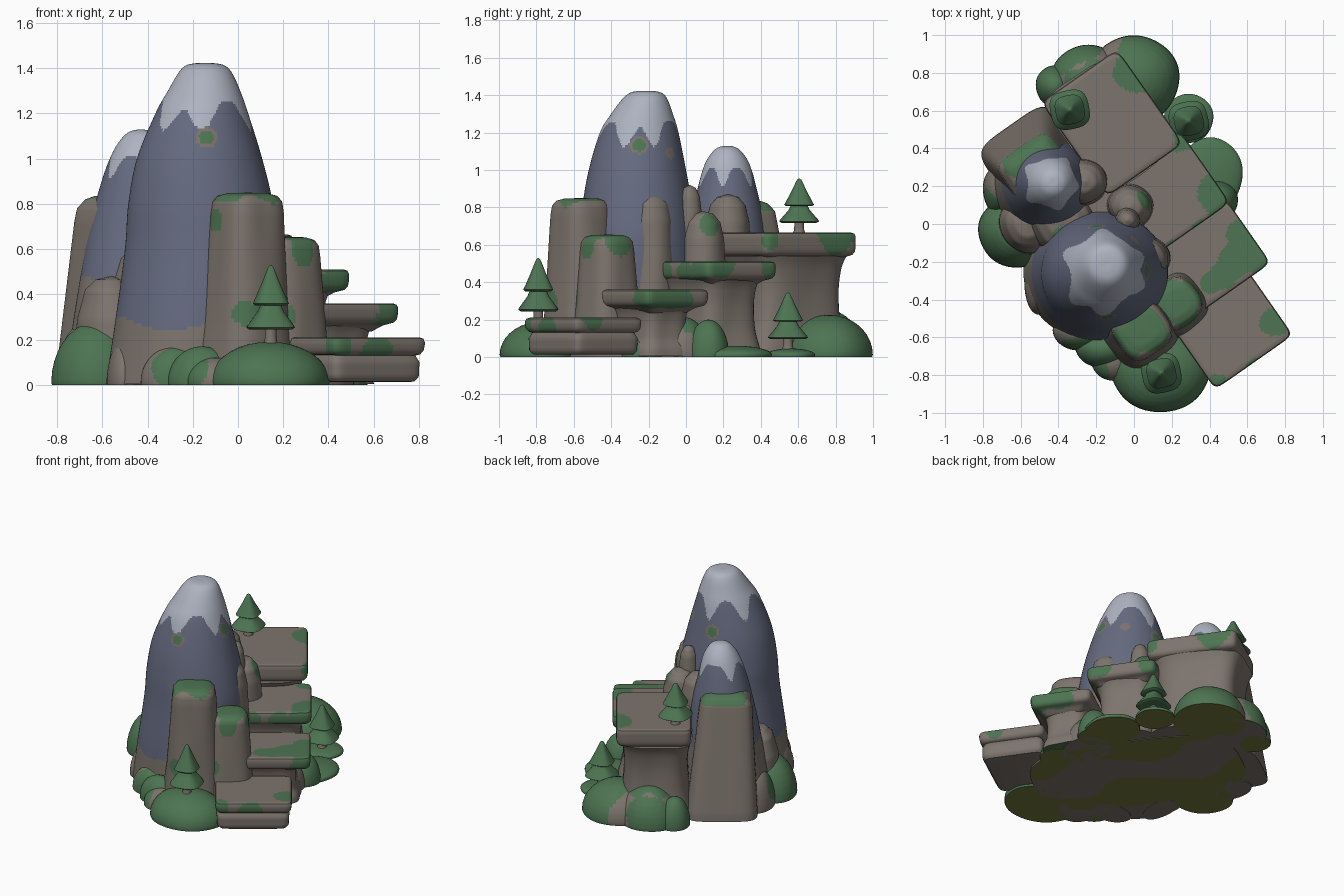
import bpy, bmesh, math
from mathutils import Vector

if "Cube" in bpy.data.objects:
    bpy.data.objects.remove(bpy.data.objects["Cube"])

A = math.radians(35)                      # heading of the terraces


def W(u, v):
    return (u * math.cos(A) - v * math.sin(A), u * math.sin(A) + v * math.cos(A))


COLOURS = [("grey_brown_rock", (0.205, 0.175, 0.152)), ("blue_rock", (0.13, 0.145, 0.215)),
           ("snow", (0.42, 0.45, 0.53)), ("green_moss", (0.075, 0.175, 0.085)),
           ("olive_underside", (0.17, 0.185, 0.045))]
ROCK, BLUE, SNOW, GREEN, OLIVE = range(5)
MATS = []
for cname, col in COLOURS:
    m = bpy.data.materials.new(cname)
    m.diffuse_color = (*col, 1)
    m.use_nodes = True
    m.node_tree.nodes["Principled BSDF"].inputs["Base Color"].default_value = m.diffuse_color
    MATS.append(m)


def resample(rings, smooth, step):
    out = [rings[0]]
    for i in range(len(rings) - 1):
        p = [Vector(rings[max(0, min(len(rings) - 1, i + k))]) for k in (-1, 0, 1, 2)]
        steps = max(1, math.ceil((p[2] - p[1]).length / step))
        for s in range(1, steps + 1):
            t = s / steps
            if smooth:
                q = 0.5 * (2 * p[1] + (p[2] - p[0]) * t + (2 * p[0] - 5 * p[1] + 4 * p[2] - p[3]) * t * t
                           + (3 * p[1] - p[0] - 3 * p[2] + p[3]) * t ** 3)
            else:
                q = p[1].lerp(p[2], t)
            out.append(tuple(q))
    return out


def tower(name, rings, rule, n=2.0, rot=0.0, segs=80, smooth=False, lump=0.0, step=0.02):
    """Loft of rounded-square rings (z, cx, cy, rx, ry), coloured per face by rule(point, normal)."""
    bm = bmesh.new()
    loops = []
    c, s = math.cos(rot), math.sin(rot)
    for z, cx, cy, rx, ry in resample([tuple(map(float, r)) for r in rings], smooth, step):
        loop = []
        for k in range(segs):
            a = 2 * math.pi * k / segs
            r = (abs(math.cos(a)) ** n + abs(math.sin(a)) ** n) ** (-1 / n)
            r *= 1 + lump * math.sin(3 * a + 4 * z) + 0.6 * lump * math.sin(5 * a - 7 * z)
            x, y = max(rx, 0.0008) * r * math.cos(a), max(ry, 0.0008) * r * math.sin(a)
            loop.append(bm.verts.new((cx + x * c - y * s, cy + x * s + y * c, z)))
        loops.append(loop)
    for lo, hi in zip(loops, loops[1:]):
        for k in range(segs):
            j = (k + 1) % segs
            bm.faces.new((lo[k], lo[j], hi[j], hi[k]))
    bm.faces.new(loops[0][::-1])
    bm.faces.new(loops[-1])
    bm.normal_update()
    for f in bm.faces:
        f.material_index = rule(f.calc_center_median(), f.normal)
    me = bpy.data.meshes.new(name)
    bm.to_mesh(me)
    bm.free()
    for m in MATS:
        me.materials.append(m)
    ob = bpy.data.objects.new(name, me)
    bpy.context.collection.objects.link(ob)
    bpy.ops.object.select_all(action='DESELECT')
    ob.select_set(True)
    bpy.context.view_layer.objects.active = ob
    bpy.ops.object.shade_smooth_by_angle(angle=math.radians(40))


def mossy(*spots, top=None):
    """Rock with round moss spots (x, y, z, r) and optionally a mossy cap above a height."""
    def rule(p, nrm):
        if top and p.z > top + 0.02 * math.sin(25 * p.x + 18 * p.y):
            return GREEN
        wob = 0.012 * math.sin(23 * p.x + 17 * p.z) * math.cos(21 * p.y)
        return GREEN if any((p - Vector(q[:3])).length + wob < q[3] for q in spots) else ROCK
    return rule


# --- mountains: snow runs down in lobes at the given angles ---
def mountain_rule(cx, cy, foot, line, drop, lobes, spots=()):
    def rule(p, nrm):
        for q in spots:
            d = (p - Vector(q)).length
            if d < 0.05:
                return GREEN if d < 0.036 else ROCK
        a = math.degrees(math.atan2(p.y - cy, p.x - cx))
        dip = sum(math.exp(-(((a - b + 180) % 360 - 180) / 15) ** 2) for b in lobes)
        if p.z > line - drop * min(dip, 1):
            return SNOW
        return ROCK if p.z < foot + 0.03 * math.sin(math.radians(4 * a)) else BLUE
    return rule


tower("main_mountain", [
    (0.004, -.20, -.255, .385, .365), (.3, -.185, -.26, .355, .345), (.6, -.16, -.26, .34, .315),
    (.8, -.165, -.26, .32, .295), (1.0, -.17, -.26, .277, .26), (1.2, -.16, -.25, .205, .21),
    (1.3, -.15, -.235, .16, .165), (1.38, -.145, -.22, .118, .12), (1.412, -.145, -.215, .085, .085),
    (1.422, -.145, -.215, .04, .04), (1.422, -.145, -.215, 0, 0)],
    mountain_rule(-.15, -.22, .27, 1.26, .135, (162, 228, 268, -29, 14, 95),
                  [(-.14, -.48, 1.09), (.06, -.25, 1.13), (.03, -.06, 1.1), (-.2, -.02, 1.05)]),
    segs=180, smooth=True, step=.014)
tower("small_mountain", [
    (0.004, -.48, .20, .29, .27), (.43, -.46, .21, .245, .235), (.7, -.45, .22, .205, .2),
    (.9, -.445, .22, .158, .158), (1.03, -.435, .22, .118, .12), (1.1, -.43, .22, .075, .075),
    (1.125, -.43, .22, .035, .035), (1.128, -.43, .22, 0, 0)],
    mountain_rule(-.43, .22, .45, 1.015, .10, (150, 215, 285, 350, 60)), segs=140, smooth=True, step=.014)


# --- rock pillars ---
def pillar(name, x, y, rb, rt, h, rule, n=2.6, lean=(0, 0)):
    ring = lambda z, r, k: (z, x + lean[0] * k, y + lean[1] * k, r, r)
    tower(name, [ring(.004, rb, 0), ring(h * .3, rb * .6 + rt * .4, .4), ring(h - .09, rt, 1),
                 ring(h - .04, rt * .95, 1), ring(h - .015, rt * .82, 1), ring(h - .003, rt * .55, 1),
                 ring(h, 0, 1)], rule, n, A, lump=0.015)


def finger(name, x, y, r, h, rule=mossy()):
    prof = [(.004, 1.15), (h * .6, 1.05), (h - .15, .97), (h - .06, .8), (h - .015, .48), (h, 0)]
    tower(name, [(z, x, y, r * k, r * k) for z, k in prof], rule, 2.2, A, 64, lump=0.02)


pillar("front_pillar", .025, -.56, .195, .145, .85,
       mossy((.1, -.7, .3, .05), (-.11, -.62, .72, .05), (.02, -.76, .31, .06), top=.82), 3, (.015, 0))
pillar("second_pillar", .22, -.42, .175, .13, .655,
       mossy((.33, -.45, .5, .04), (.27, -.5, .58, .07), (.2, -.57, .3, .05), (.33, -.36, .62, .08), top=.625), 3)
finger("right_finger", .065, -.185, .115, .88)
finger("rear_finger", -.035, .02, .065, .92)
finger("low_finger", -.02, .09, .115, .78, mossy((.07, .13, .71, .06)))
finger("saddle_finger", -.26, .225, .115, .87)
pillar("inner_rock", *W(-.02, .12), .24, .2, .50, mossy(), 3)
finger("west_rock", -.56, .0, .14, .48)
finger("valley_rock", -.38, .02, .17, .62, mossy((-.38, -.05, .6, .05)))

# tall rear block
bx, by = W(-.235, .60)
tx, ty = W(-.26, .54)
block_moss = mossy((-.55, .37, .82, .15), (-.45, .45, .84, .09))
tower("rear_block", [(.004, bx, by, .235, .205), (.05, bx, by, .232, .202), (.72, tx, ty, .175, .15),
                     (.78, tx, ty, .165, .14), (.82, tx, ty, .135, .11), (.835, tx, ty, .1, .075),
                     (.838, tx, ty, 0, 0)],
      lambda p, nrm: block_moss(p, nrm) if p.z > .785 else mossy((-.45, .7, .03, .06))(p, nrm), 5, A)


# --- terraces: slab with softened rim on a flared stem ---
def terrace(name, u0, u1, v0, v1, top, thick, rule):
    x, y = W((u0 + u1) / 2, (v0 + v1) / 2)
    a, b, lo = (u1 - u0) / 2, (v1 - v0) / 2, top - thick
    prof = [(lo - .04, -.09), (lo - .012, -.05), (lo, -.015), (lo + .015, -.004), (lo + .04, 0),
            (top - .02, 0), (top - .006, -.005), (top, -.018)]
    tower(name, [(z, x, y, a + d, b + d) for z, d in prof] + [(top, x, y, 0, 0)], rule, 14, A, 128)


def stem(name, u, v, a, b, h, rule=mossy()):
    x, y = W(u, v)
    prof = [(.004, 1.17), (.05, 1.14), (h * .35, 1.03), (h * .65, 1.0), (h * .88, 1.06), (h, 1.16)]
    tower(name, [(z, x, y, a * k, b * k) for z, k in prof], rule, 4, A, 80, True, 0.02)


terrace("lowest_terrace", -.15, .352, -.965, -.52, .21, .075,
        mossy((.74, -.53, .21, .075), (.44, -.86, .165, .075), (.63, -.76, .145, .085)))
x, y = W(.098, -.74)
tower("lowest_terrace_base", [(.012, x, y, .2, .175), (.015, x, y, .22, .195), (.035, x, y, .235, .208),
                              (.10, x, y, .238, .21), (.14, x, y, .22, .19)],
      mossy((.45, -.42, .06, .12)), 12, A, 120)
terrace("second_terrace", -.12, .475, -.585, -.17, .36, .085,
        mossy((.60, -.08, .36, .11), (.54, -.19, .36, .10), (.67, -.17, .36, .11), (.47, -.27, .36, .07),
              (.40, -.31, .36, .06), (.6, -.2, .36, .06), (.69, -.24, .31, .09), (.60, -.02, .31, .07)))
terrace("third_terrace", -.15, .482, -.2, .27, .51, .09,
        mossy((.43, .16, .51, .10), (.24, .46, .49, .08), (.46, .05, .45, .08), (.34, -.03, .45, .07),
              (.2, -.12, .46, .06)))
terrace("top_terrace", -.035, .458, .2, .81, .665, .12,
        mossy((.01, .81, .66, .12), (.24, .45, .63, .05)))
stem("second_stem", .20, -.37, .18, .14, .27, mossy((.45, -.2, .06, .1)))
stem("third_stem", .19, .03, .215, .18, .42, mossy((.36, .3, .3, .05), (.45, .1, .1, .1)))
stem("top_stem", .195, .505, .21, .27, .54, mossy((.12, .7, .35, .07)))


# --- bushes and low rock lumps ---
def dome(name, x, y, rx, ry, h, rule=None):
    bush = lambda p, nrm: OLIVE if nrm.z < -.5 else GREEN
    rings = [(0, x, y, rx * .985, ry * .985)]
    for k in range(0, 10):
        t = math.pi / 2 * k / 9
        rings.append((.012 + (h - .012) * math.sin(t), x, y, rx * math.cos(t), ry * math.cos(t)))
    tower(name, rings, rule or bush, 2, 0, 64, lump=0.012)


for name, *spec in [
        ("front_bush", .14, -.77, .265, .225, .19), ("left_bush", -.62, -.04, .205, .19, .28),
        ("right_bush", .44, .12, .11, .11, .2), ("right_skirt", .405, .26, .17, .2, .06),
        ("side_skirt", .29, .56, .13, .13, .045), ("under_terrace_bush", .42, -.24, .15, .13, .13),
        ("foot_bush", -.16, -.66, .15, .10, .17), ("back_left_bush", -.42, .73, .10, .11, .20)]:
    dome(name, *spec)


def split_bush(p, nrm):
    if nrm.z < -.5:
        return OLIVE
    return ROCK if p.x < -.09 + .03 * math.sin(20 * p.z) and p.z < .19 else GREEN


dome("back_bush", .0, .765, .24, .235, .225, split_bush)
dome("back_lump", -.24, .76, .20, .19, .25, mossy((-.32, .88, .07, .15), top=.21))
dome("far_left_lump", -.7, .18, .10, .14, .26, mossy((-.75, .1, .15, .1)))
dome("front_lump", -.28, -.57, .15, .10, .17, mossy((-.27, -.66, .09, .11)))
dome("foot_lump", -.1, -.72, .13, .11, .12, mossy((-.2, -.76, .06, .09)))
dome("left_lump", -.5, -.33, .08, .15, .2, mossy((-.56, -.25, .1, .08)))
dome("step_lump", .37, -.04, .15, .18, .22, mossy((.45, .02, .2, .09)))

# base plate with patchy underside
px, py = W(-.09, .0)


def plate_rule(p, nrm):
    if nrm.z > -.5:
        return ROCK
    band = p.x * .5 + p.y * .3 + .05 * math.sin(9 * p.y)
    return ROCK if -.12 < band < .06 else OLIVE


tower("base_plate", [(0, px, py, 0, 0), (0, px, py, .41, .70), (.02, px, py, .41, .70), (.03, px, py, .3, .6)],
      plate_rule, 3, A, 100)


# --- trees ---
def tree(name, x, y, z, h):
    tower(name + "_trunk", [(z - .03, x, y, .045, .045), (z + .02, x, y, .027, .027), (z + h * .3, x, y, .024, .024)],
          mossy(), 2, 0, 20)
    tiers = [(.2, .06), (.195, .09), (.22, .103), (.25, .098), (.42, .056), (.56, .036)], \
            [(.50, .04), (.495, .066), (.52, .077), (.55, .072), (.75, .042), (.92, .019), (.975, .011), (1, .001)]
    for label, prof in zip(("lower", "upper"), tiers):
        tower(f"{name}_{label}_tier", [(z + h * t, x, y, r, r) for t, r in prof],
              lambda p, nrm: GREEN, 3, math.radians(12), 40)


tree("front_tree", .145, -.79, .175, .355)
tree("terrace_tree", -.34, .605, .66, .295)
tree("side_tree", .29, .545, .035, .31)
